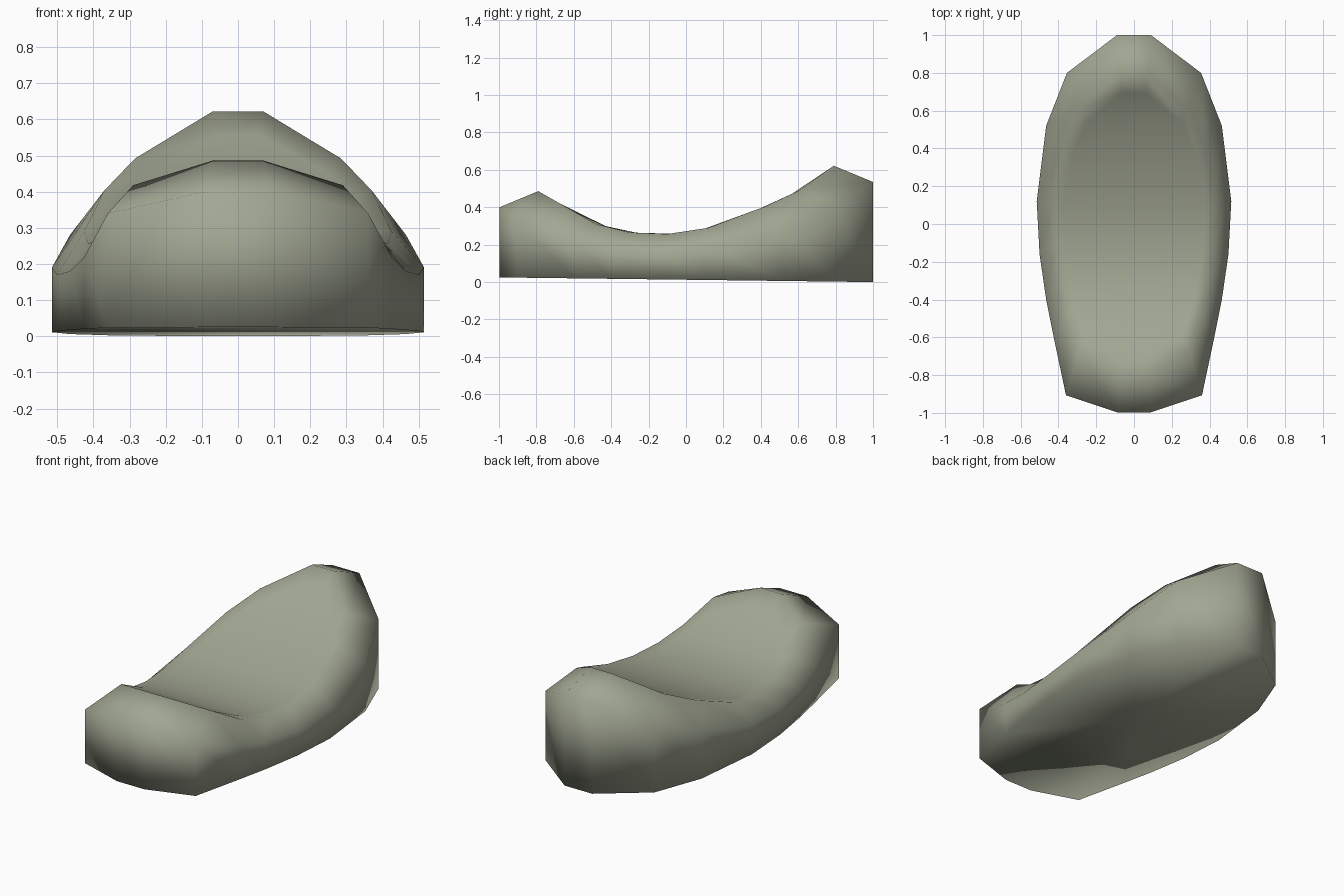
import bpy
import bmesh

cube = bpy.data.objects.get("Cube")
if cube:
    bpy.data.objects.remove(cube, do_unlink=True)

# One half of the outer rim and of the crest, from back to front
RIM = [(.09, 1, .535), (.355, .8, .41), (.465, .52, .28), (.515, .12, .19),
       (.5, -.16, .17), (.465, -.4, .18), (.425, -.6, .22),
       (.36, -.907, .34), (.09, -.997, .4)]
CREST = [(.07, .79), (.285, .61), (.37, .42), (.425, .12), (.415, -.1),
         (.39, -.3), (.355, -.48), (.29, -.67), (.07, -.79)]
# Side profile of the curved seat surface
SEAT = [(-.79, .486), (-.48, .31), (-.3, .265), (-.1, .257), (.12, .29),
        (.36, .378), (.58, .47), (.79, .622)]


def seat_height(y):
    for (y0, z0), (y1, z1) in zip(SEAT, SEAT[1:]):
        if y <= y1:
            return z0 + (z1 - z0) * (y - y0) / (y1 - y0)
    return SEAT[-1][1]


def ring(bm, half):
    """Closed ring: the given half followed by its mirror image."""
    points = half + [(-x, y, z) for x, y, z in reversed(half)]
    return [bm.verts.new(p) for p in points]


def bridge(bm, a, b):
    for i in range(len(a)):
        j = (i + 1) % len(a)
        bm.faces.new((a[i], a[j], b[j], b[i]))


bm = bmesh.new()
base = ring(bm, [(x, y, .0125 * (1 - y)) for x, y, z in RIM])
rim = ring(bm, RIM)
crest = ring(bm, [(x, y, seat_height(y)) for x, y in CREST])
inner = ring(bm, [(x * .88, y * .88, seat_height(y * .88)) for x, y in CREST])

# Upright wall, sloping shoulder and inner border
bridge(bm, base, rim)
bridge(bm, rim, crest)
bridge(bm, crest, inner)

# Seat surface, in strips from side to side
n = len(CREST)
for i in range(n - 1):
    bm.faces.new((inner[i], inner[i + 1], inner[-2 - i], inner[-1 - i]))

# Underside fan
centre = bm.verts.new((0, 0, .0125))
for i in range(len(base)):
    bm.faces.new((base[i], base[(i + 1) % len(base)], centre))

bmesh.ops.recalc_face_normals(bm, faces=bm.faces)
for face in bm.faces:
    face.smooth = True
mesh = bpy.data.meshes.new("saddle_body")
bm.to_mesh(mesh)
bm.free()

# Colour
colour = (.36, .385, .29, 1)
material = bpy.data.materials.new("grey_green")
material.use_nodes = True
material.diffuse_color = colour
material.node_tree.nodes["Principled BSDF"].inputs["Base Color"].default_value = colour
mesh.materials.append(material)

body = bpy.data.objects.new("saddle_body", mesh)
bpy.context.collection.objects.link(body)
